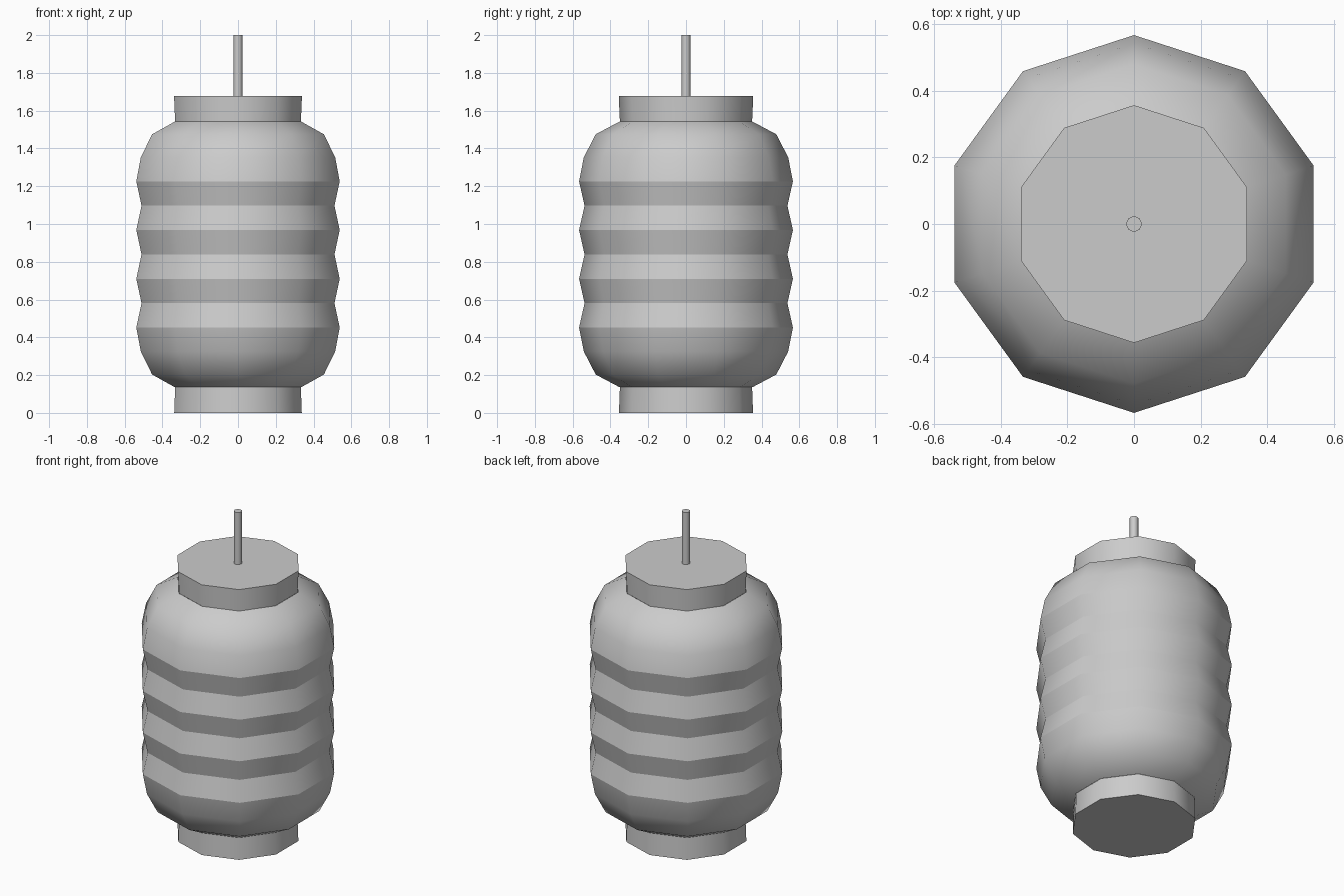
import bpy
import bmesh
from math import cos, sin, tau

cube = bpy.data.objects.get("Cube")
if cube:
    bpy.data.objects.remove(cube, do_unlink=True)

grey = bpy.data.materials.new("plain_grey")
grey.use_nodes = True
COLOUR = (0.6, 0.6, 0.6, 1)
grey.diffuse_color = COLOUR
grey.node_tree.nodes["Principled BSDF"].inputs["Base Color"].default_value = COLOUR


def lathe(name, profile, sides, sharp, closed=True):
    """Turn (radius, height) points about z; rings listed in sharp get hard edges."""
    bm = bmesh.new()
    rings = []
    for r, z in profile:
        angles = [tau * (0.25 + i / sides) for i in range(sides)]
        rings.append([bm.verts.new((r * cos(a), r * sin(a), z)) for a in angles])
    for low, high in zip(rings, rings[1:]):
        for i in range(sides):
            j = (i + 1) % sides
            bm.faces.new((low[i], low[j], high[j], high[i]))
    if closed:
        bm.faces.new(rings[0][::-1])
        bm.faces.new(rings[-1])
    for face in bm.faces:
        face.smooth = True
    for k in sharp:
        for i in range(sides):
            bm.edges.get((rings[k][i], rings[k][(i + 1) % sides])).smooth = False
    mesh = bpy.data.meshes.new(name)
    bm.to_mesh(mesh)
    bm.free()
    mesh.materials.append(grey)
    obj = bpy.data.objects.new(name, mesh)
    bpy.context.collection.objects.link(obj)
    return obj


# Ribbed shade: rounded shoulders mirrored about the middle, pleats between
MIDDLE, PLEAT = 0.839, 0.129
shoulder = [(0.352, 0.136), (0.478, 0.203), (0.541, 0.325)]
pleats = [(0.537 if k % 2 else 0.566, MIDDLE + (k - 3) * PLEAT) for k in range(7)]
top = [(r, 2 * MIDDLE - z) for r, z in reversed(shoulder)]
lathe("lantern_shade", shoulder + pleats + top, 10, range(3, 10), closed=False)

# Slightly flared end collars
lathe("bottom_collar", [(0.355, 0), (0.35, 0.137)], 10, (0, 1))
lathe("top_collar", [(0.35, 1.541), (0.356, 1.677)], 10, (0, 1))

# Hanging rod
lathe("hanging_rod", [(0.024, 1.66), (0.024, 2.0)], 8, (0, 1))
